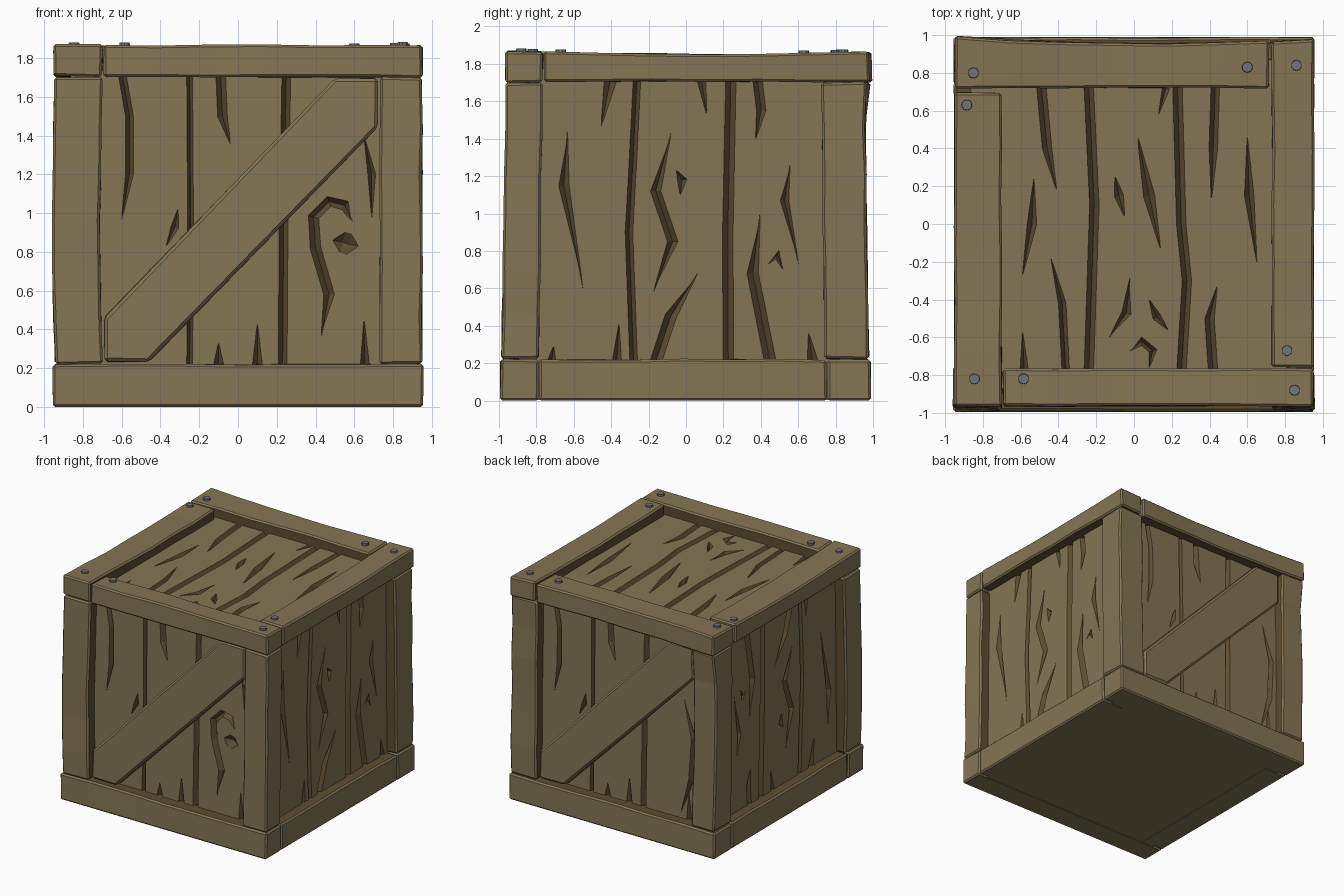
import bpy, bmesh, math, random
from mathutils import Vector

if "Cube" in bpy.data.objects:
    bpy.data.objects.remove(bpy.data.objects["Cube"])

random.seed(4)


def material(name, rgb):
    m = bpy.data.materials.new(name)
    m.diffuse_color = (*rgb, 1)
    m.use_nodes = True
    m.node_tree.nodes["Principled BSDF"].inputs["Base Color"].default_value = m.diffuse_color
    return m


WOOD = material("wood", (0.23, 0.18, 0.09))
DARK = material("dark_wood", (0.11, 0.075, 0.03))
IRON = material("iron", (0.17, 0.17, 0.20))
CENTRE = Vector((0, 0, 0.95))


def taper(co):
    # the crate widens slightly towards the floor
    co.y *= 1 + 0.031 * (1 - co.z / 1.87)


def warp(co):
    taper(co)
    if co.x < -0.6:
        co.x -= 0.012 * math.sin(math.pi * min(max((co.z - 0.22) / 1.48, 0), 1))
    if co.z > 1.6 and co.y > 0.9:
        co.y += -0.008 + (0.04 if co.x < 0 else 0.022) * (co.x / 0.95) ** 2
    if co.z > 1.8:
        co.z -= 0.015 * (1 - (co.y / 0.97) ** 2) + 0.006 * (co.y + 0.97) / 2


def finish(name, bm, mats=(WOOD, DARK), bend=None):
    if bend:
        for v in bm.verts:
            bend(v.co)
    me = bpy.data.meshes.new(name)
    bm.to_mesh(me)
    bm.free()
    for m in mats:
        me.materials.append(m)
    ob = bpy.data.objects.new(name, me)
    bpy.context.collection.objects.link(ob)
    return ob


def chamfer_and_shade(bm, size):
    bm.normal_update()
    sharp = [e for e in bm.edges if e.calc_face_angle(0) > 0.5]
    for v in bm.verts:
        v.co += Vector([random.uniform(-0.004, 0.004) if v.co.z > 0.01 else 0 for _ in range(3)])
    bmesh.ops.bevel(bm, geom=sharp, offset=size, offset_type='OFFSET',
                    segments=1, profile=0.5, affect='EDGES')
    bm.normal_update()
    for f in bm.faces:  # walls facing into the recesses are darker
        inward = f.normal.dot(CENTRE - f.calc_center_median()) > 0
        f.material_index = int(inward and max(abs(c) for c in f.normal) > 0.9)


def board(name, lo, hi):
    lo, hi = Vector(lo), Vector(hi)
    size = hi - lo
    bm = bmesh.new()
    bmesh.ops.create_cube(bm, size=1)
    for v in bm.verts:
        v.co = Vector([(lo[i] + hi[i]) / 2 + v.co[i] * size[i] for i in range(3)])
    k = max(range(3), key=lambda i: size[i])
    axis = Vector([float(i == k) for i in range(3)])
    for i in range(1, 6):
        bmesh.ops.bisect_plane(bm, geom=bm.verts[:] + bm.edges[:] + bm.faces[:],
                               plane_co=lo + axis * size[k] * i / 6, plane_no=axis)
    chamfer_and_shade(bm, 0.012)
    return finish(name, bm, bend=warp)


# bottom rails
board("bottom_rail_front", (-0.955, -0.965, 0), (0.955, -0.765, 0.22))
board("bottom_rail_back", (-0.955, 0.735, 0), (0.955, 0.96, 0.22))
board("bottom_rail_right", (0.74, -0.762, 0), (0.953, 0.732, 0.22))
board("bottom_rail_left", (-0.953, -0.762, 0), (-0.74, 0.732, 0.22))

# corner posts
board("post_front_left", (-0.945, -0.96, 0.222), (-0.70, -0.74, 1.70))
board("post_front_right", (0.73, -0.96, 0.222), (0.95, -0.765, 1.70))
board("post_back_right", (0.71, 0.72, 0.222), (0.95, 0.952, 1.70))
board("post_back_left", (-0.945, 0.73, 0.222), (-0.73, 0.952, 1.70))

# top frame boards
board("top_board_left", (-0.95, -0.962, 1.705), (-0.70, 0.695, 1.87))
board("top_board_front", (-0.692, -0.965, 1.70), (0.952, -0.765, 1.868))
board("top_board_right", (0.73, -0.757, 1.705), (0.952, 0.962, 1.872))
board("top_board_back", (-0.95, 0.72, 1.70), (0.715, 0.962, 1.868))

# diagonal braces on front and back
BRACE = [(-0.69, 0.235), (-0.46, 0.235), (0.725, 1.44), (0.725, 1.695), (0.50, 1.695), (-0.69, 0.46)]
for name, s in (("brace_front", 1), ("brace_back", -1)):
    bm = bmesh.new()
    face = bm.faces.new([bm.verts.new((s * u, -s * 0.85, v)) for u, v in BRACE])
    ext = bmesh.ops.extrude_face_region(bm, geom=[face])["geom"]
    for v in ext:
        if isinstance(v, bmesh.types.BMVert):
            v.co.y = -s * 0.935
    bmesh.ops.recalc_face_normals(bm, faces=bm.faces[:])
    chamfer_and_shade(bm, 0.016)
    finish(name, bm, bend=taper)

# plank seams and grain cracks: (width, points) in each face's own plane
SEAMS = [(0.03, [(-0.25, 0.15), (-0.245, 1.0), (-0.25, 1.75)]),
         (0.045, [(0.23, 0.15), (0.235, 0.9), (0.25, 1.75)])]
GRAIN = [(0.04, [(-0.60, 1.73), (-0.56, 1.5), (-0.56, 1.2), (-0.60, 0.97)]),
         (0.05, [(-0.09, 1.73), (-0.08, 1.5), (-0.04, 1.36)]),
         (0.04, [(-0.31, 1.02), (-0.325, 0.93), (-0.37, 0.83)]),
         (0.06, [(-0.10, 0.2), (-0.10, 0.33)]),
         (0.055, [(0.10, 0.2), (0.10, 0.43)]),
         (0.05, [(0.655, 0.2), (0.65, 0.45)])]
KNOT = [(0.04, [(0.65, 1.40), (0.69, 1.2), (0.69, 0.98)]),
        (0.055, [(0.59, 0.96), (0.55, 1.04), (0.47, 1.06), (0.39, 0.98), (0.40, 0.82), (0.47, 0.58), (0.43, 0.36)]),
        (0.11, [(0.49, 0.86), (0.54, 0.85), (0.57, 0.84), (0.62, 0.83)])]
BACK_CRACK = [(0.045, [(0.60, 1.22), (0.69, 0.9), (0.67, 0.55), (0.58, 0.27)])]
SIDE = [(0.04, [(-0.26, 1.75), (-0.28, 1.3), (-0.30, 0.9), (-0.27, 0.15)]),
        (0.055, [(0.24, 1.75), (0.22, 0.9), (0.22, 0.15)]),
        (0.055, [(-0.63, 1.44), (-0.645, 1.15), (-0.54, 0.6)]),
        (0.07, [(-0.40, 1.73), (-0.45, 1.47)]),
        (0.05, [(0.08, 1.73), (0.11, 1.53)]),
        (0.05, [(0.38, 1.73), (0.40, 1.55), (0.37, 1.4)]),
        (0.055, [(-0.08, 1.43), (-0.16, 1.12), (-0.07, 0.85), (-0.17, 0.58)]),
        (0.05, [(-0.05, 1.23), (-0.02, 1.18), (-0.03, 1.10)])]
SIDE2 = [(0.045, [(0.55, 1.26), (0.52, 1.07), (0.59, 0.73)]),
         (0.06, [(0.39, 1.0), (0.35, 0.68), (0.44, 0.2)]),
         (0.05, [(0.43, 0.73), (0.48, 0.78), (0.51, 0.70)]),
         (0.06, [(0.06, 0.68), (-0.08, 0.45), (-0.16, 0.2)]),
         (0.05, [(-0.70, 0.2), (-0.69, 0.29)]),
         (0.05, [(-0.36, 0.2), (-0.35, 0.41)]),
         (0.06, [(0.66, 0.2), (0.64, 0.36)])]
TOP = [(0.05, [(-0.24, 0.74), (-0.21, 0.1), (-0.24, -0.8)]),
       (0.05, [(0.23, 0.74), (0.25, 0.0), (0.28, -0.3), (0.25, -0.8)]),
       (0.05, [(-0.49, 0.72), (-0.46, 0.4), (-0.41, 0.18)]),
       (0.04, [(0.17, 0.72), (0.13, 0.58)]),
       (0.045, [(0.43, 0.72), (0.42, 0.4), (0.41, 0.13)]),
       (0.06, [(0.02, 0.46), (0.08, 0.15), (0.14, -0.13)]),
       (0.05, [(0.60, 0.46), (0.61, 0.15), (0.65, -0.2)]),
       (0.05, [(-0.53, 0.24), (-0.54, 0.0), (-0.59, -0.27)]),
       (0.05, [(-0.10, 0.25), (-0.08, 0.15), (-0.05, 0.04)])]
TOP2 = [(0.04, [(-0.44, -0.18), (-0.38, -0.42), (-0.36, -0.8)]),
        (0.05, [(-0.02, -0.28), (-0.04, -0.47), (-0.13, -0.6)]),
        (0.045, [(0.08, -0.40), (0.12, -0.49), (0.18, -0.56)]),
        (0.05, [(0.44, -0.33), (0.40, -0.5), (0.42, -0.8)]),
        (0.05, [(-0.58, -0.8), (-0.59, -0.57)]),
        (0.045, [(-0.02, -0.67), (0.04, -0.62), (0.10, -0.67), (0.08, -0.76)])]
LEFT = [(w, [(-u, 1.92 - v) for u, v in pts]) for w, pts in SIDE + SIDE2]


def add_crack(bm, width, pts, place, vmin, vmax):
    # V-shaped wedge; ends that stay clear of the frame taper to a point
    p = [Vector(q) for q in pts]
    rings = []
    for i, q in enumerate(p):
        t = (p[min(i + 1, len(p) - 1)] - p[max(i - 1, 0)]).normalized()
        n = Vector((-t.y, t.x))
        end = i in (0, len(p) - 1) and vmin < q.y < vmax
        k = 0.05 if end else 1
        d, e = 0.035 * k, 0.012
        h = width / 2 * k * (1.35 if not end else 1)
        a, b = q + n * h, q - n * h
        rings.append([bm.verts.new(place(*c)) for c in ((a.x, a.y, e), (b.x, b.y, e), (q.x, q.y, -d))])
    faces = [bm.faces.new(rings[0]), bm.faces.new(rings[-1][::-1])]
    for r, s in zip(rings, rings[1:]):
        for j in range(3):
            k = (j + 1) % 3
            faces.append(bm.faces.new((r[k], r[j], s[j], s[k])))
    for f in faces:
        f.material_index = 1


X, Y, Z = 0.865, 0.87, 1.775
FACES = [(SEAMS + GRAIN + KNOT, lambda u, v, w: (u, -Y - w, v), 0.21, 1.71),
         (SEAMS + GRAIN + BACK_CRACK, lambda u, v, w: (-u, Y + w, v), 0.21, 1.71),
         (SIDE + SIDE2, lambda u, v, w: (X + w, u, v), 0.21, 1.71),
         (LEFT, lambda u, v, w: (-X - w, -u, v), 0.21, 1.71),
         (TOP + TOP2, lambda u, v, w: (u, v, Z + w), -0.77, 0.71)]
bm = bmesh.new()
for cracks, place, lo, hi in FACES:
    for width, pts in cracks:
        add_crack(bm, width, pts, place, lo, hi)
bmesh.ops.triangulate(bm, faces=bm.faces[:])
bmesh.ops.recalc_face_normals(bm, faces=bm.faces[:])
cutter = finish("crack_cutter", bm)
cutter.hide_render = True

# recessed plank panels, carved with the cracks
bm = bmesh.new()
bmesh.ops.create_cube(bm, size=2)
for v in bm.verts:
    v.co = Vector((v.co.x * X, v.co.y * Y, Z if v.co.z > 0 else 0.004))
panels = finish("plank_panels", bm)
mod = panels.modifiers.new("carve", 'BOOLEAN')
mod.operation, mod.solver, mod.object = 'DIFFERENCE', 'EXACT', cutter
mod.use_self = True
bpy.context.view_layer.objects.active = panels
bpy.ops.object.modifier_apply(modifier=mod.name)
bpy.data.objects.remove(cutter)
for v in panels.data.vertices:
    taper(v.co)

# nail heads
NAILS = [(-0.85, 0.80), (0.60, 0.83), (0.86, 0.84), (-0.885, 0.63),
         (-0.845, -0.82), (-0.585, -0.82), (0.85, -0.88), (0.81, -0.67)]
for i, (x, y) in enumerate(NAILS):
    bm = bmesh.new()
    bmesh.ops.create_cone(bm, cap_ends=True, segments=10, radius1=0.031, radius2=0.027, depth=0.04)
    for v in bm.verts:
        v.co += Vector((x, y, 1.865 - 0.012 * (1 - y * y) - 0.003 * (y + 1)))
    finish("nail_%d" % (i + 1), bm, mats=(IRON,))
